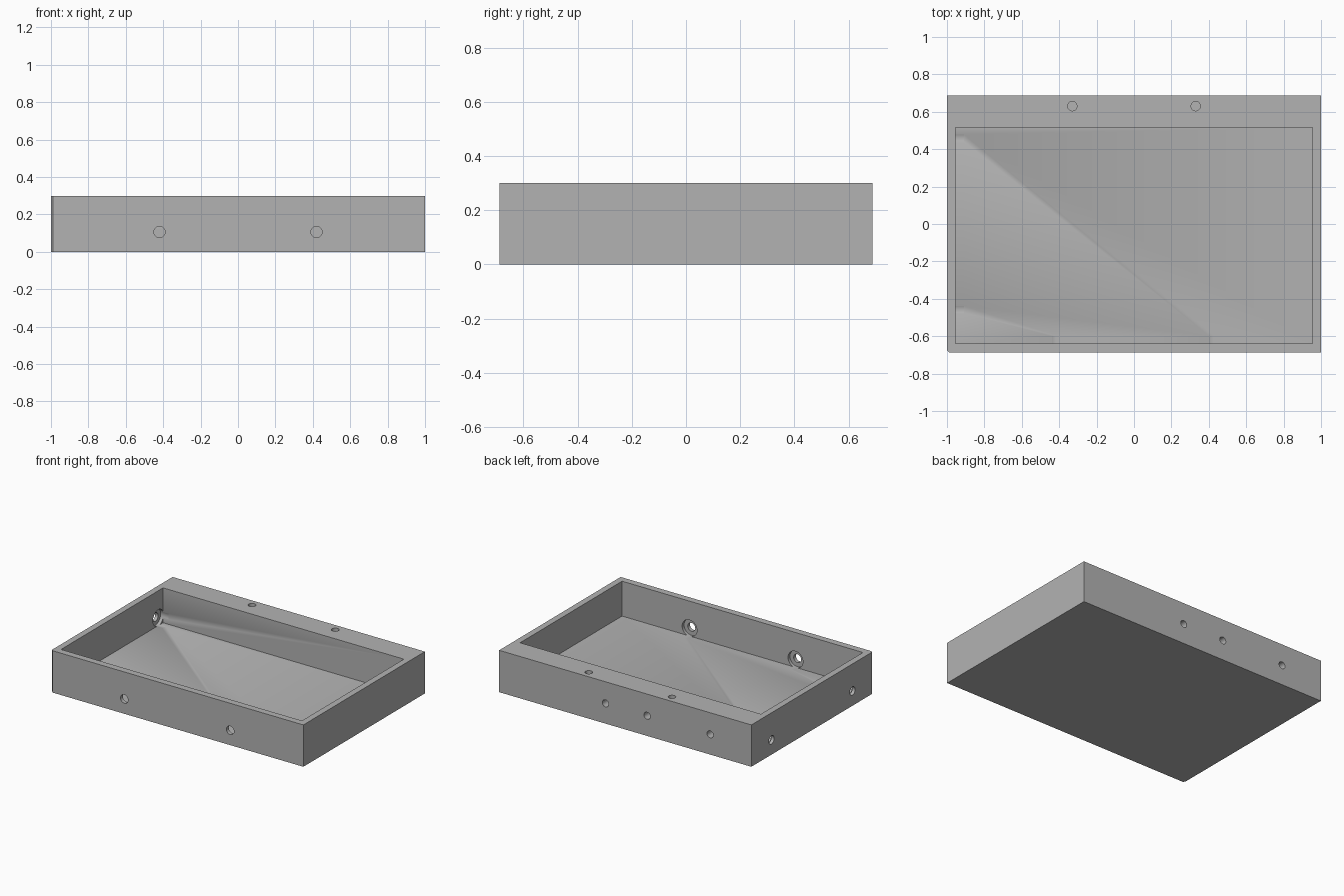
import bpy
from mathutils import Vector

default = bpy.data.objects.get("Cube")
if default:
    bpy.data.objects.remove(default, do_unlink=True)

HALF_Y, HEIGHT, FLOOR = 0.688, 0.30, 0.05
IN_X, IN_FRONT, IN_BACK = 0.955, -0.64, 0.515

grey = bpy.data.materials.new("plain grey")
grey.use_nodes = True
colour = (0.45, 0.45, 0.45, 1)
grey.diffuse_color = colour
grey.node_tree.nodes["Principled BSDF"].inputs["Base Color"].default_value = colour


def box(name, low, high):
    low, high = Vector(low), Vector(high)
    bpy.ops.mesh.primitive_cube_add(size=1, location=(low + high) / 2)
    ob = bpy.context.object
    ob.name = name
    ob.scale = high - low
    bpy.ops.object.transform_apply(location=True, rotation=True, scale=True)
    ob.data.materials.append(grey)
    return ob


def drill(name, start, end, radius):
    start, end = Vector(start), Vector(end)
    axis = end - start
    bpy.ops.mesh.primitive_cylinder_add(
        vertices=40, radius=radius, depth=axis.length, location=(start + end) / 2,
        rotation=axis.to_track_quat('Z', 'Y').to_euler())
    ob = bpy.context.object
    ob.name = name
    ob.data.materials.append(grey)
    return ob


def cut(target, cutter):
    cutter.hide_render = True
    mod = target.modifiers.new(cutter.name, 'BOOLEAN')
    mod.operation = 'DIFFERENCE'
    mod.solver = 'EXACT'
    mod.object = cutter
    bpy.context.view_layer.objects.active = target
    bpy.ops.object.modifier_apply(modifier=mod.name)
    bpy.data.objects.remove(cutter, do_unlink=True)


# Outer block, with one small chamfered upright corner
tray = box("tray", (-1, -HALF_Y, 0), (1, HALF_Y, HEIGHT))
for v in [v for v in tray.data.vertices if v.co.x < 0 and v.co.y < 0]:
    v.co.x += 0.012
wedge = box("corner_strip", (-1, -HALF_Y + 0.012, 0), (0, 0, HEIGHT))
for v in [v for v in tray.data.vertices if v.co.x < 0 and v.co.y < 0]:
    v.co.x -= 0.012
bpy.data.objects.remove(wedge, do_unlink=True)
weights = tray.data.attributes.new("bevel_weight_edge", 'FLOAT', 'EDGE')
for e in tray.data.edges:
    a, b = (tray.data.vertices[i].co for i in e.vertices)
    if max(a.x, b.x, a.y, b.y) < 0:
        weights.data[e.index].value = 1
bevel = tray.modifiers.new("corner", 'BEVEL')
bevel.limit_method = 'WEIGHT'
bevel.width = 0.012
bpy.context.view_layer.objects.active = tray
bpy.ops.object.modifier_apply(modifier=bevel.name)

# Open cavity
cut(tray, box("cavity", (-IN_X, IN_FRONT, FLOOR), (IN_X, IN_BACK, HEIGHT + 0.1)))

# Counterbored holes through the front wall
Z = 0.106
for x in (-0.42, 0.42):
    cut(tray, drill("front_hole", (x, -0.8, Z), (x, -0.62, Z), 0.03))
    cut(tray, drill("front_bore", (x, IN_FRONT - 0.022, Z), (x, -0.6, Z), 0.059))

# Counterbored holes through the side wall
for y in (-0.457, 0.46):
    cut(tray, drill("side_hole", (-1.1, y, Z), (-0.93, y, Z), 0.03))
    cut(tray, drill("side_bore", (-IN_X - 0.022, y, Z), (-0.91, y, Z), 0.059))

# Blind holes in the thick back wall, from behind and from the top
for x in (0.157, -0.173, -0.673):
    cut(tray, drill("back_hole", (x, 0.8, 0.145), (x, 0.59, 0.145), 0.025))
for x in (-0.33, 0.33):
    cut(tray, drill("top_hole", (x, 0.63, 0.4), (x, 0.63, 0.18), 0.025))

bpy.ops.object.select_all(action='DESELECT')
tray.select_set(True)
bpy.context.view_layer.objects.active = tray
bpy.ops.object.shade_smooth_by_angle()
